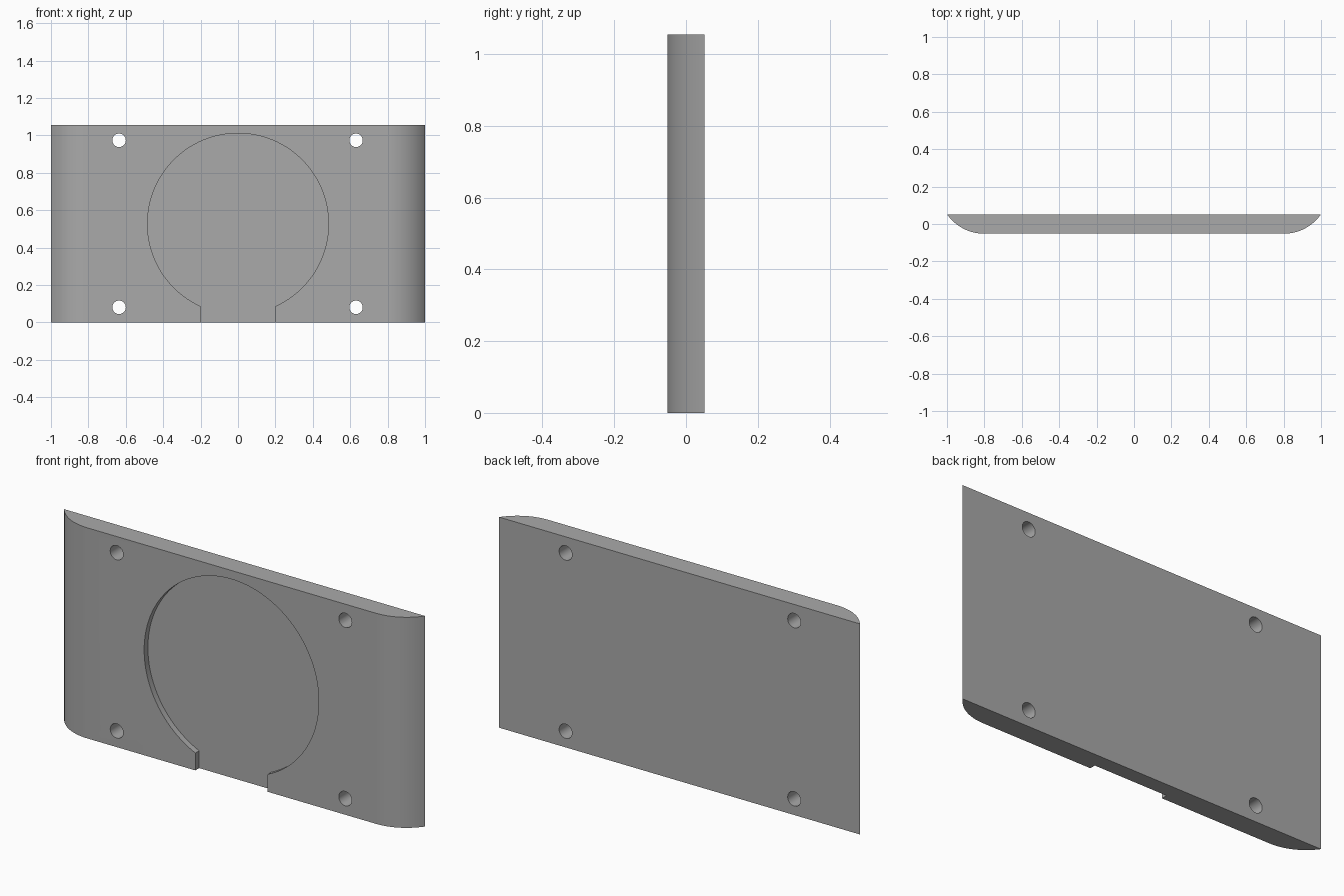
import bpy, bmesh
from math import sin, cos, asin, pi, radians
from mathutils import Vector

if "Cube" in bpy.data.objects:
    bpy.data.objects.remove(bpy.data.objects["Cube"], do_unlink=True)

HEIGHT, HALF_T = 1.055, 0.052
RECESS_DEPTH = 0.03

grey = bpy.data.materials.new("plain_grey")
grey.use_nodes = True
grey.diffuse_color = (0.4, 0.4, 0.4, 1)
grey.node_tree.nodes["Principled BSDF"].inputs["Base Color"].default_value = (0.4, 0.4, 0.4, 1)


def prism(name, outline, push):
    """Extrude a closed 3D outline along a vector into a solid."""
    bm = bmesh.new()
    face = bm.faces.new([bm.verts.new(p) for p in outline])
    out = bmesh.ops.extrude_face_region(bm, geom=[face])
    moved = [v for v in out["geom"] if isinstance(v, bmesh.types.BMVert)]
    bmesh.ops.translate(bm, verts=moved, vec=Vector(push))
    bmesh.ops.recalc_face_normals(bm, faces=bm.faces)
    mesh = bpy.data.meshes.new(name)
    bm.to_mesh(mesh)
    bm.free()
    mesh.materials.append(grey)
    obj = bpy.data.objects.new(name, mesh)
    bpy.context.collection.objects.link(obj)
    return obj


def arc(cx, cy, r, start, end, steps):
    angles = [start + (end - start) * i / steps for i in range(steps + 1)]
    return [(cx + r * cos(a), cy + r * sin(a)) for a in angles]


def cut(target, cutter):
    cutter.hide_render = True
    mod = target.modifiers.new("cut", 'BOOLEAN')
    mod.operation, mod.solver, mod.object = 'DIFFERENCE', 'EXACT', cutter
    bpy.context.view_layer.objects.active = target
    bpy.ops.object.modifier_apply(modifier=mod.name)
    bpy.data.objects.remove(cutter, do_unlink=True)


# Plate: flat back, front edges rounded off at both sides
side, flat = 1.0, 0.8
rise, run = 2 * HALF_T, side - flat
r = (run ** 2 + rise ** 2) / (2 * rise)
curve = arc(flat, r - HALF_T, r, -pi / 2, asin(run / r) - pi / 2, 16)
profile = curve + [(-x, y) for x, y in reversed(curve)]
plate = prism("mounting_plate", [(x, y, 0) for x, y in profile], (0, 0, HEIGHT))

# Round recess opening through the bottom edge
R, half_slot = 0.484, 0.2
a = asin(half_slot / R)
ring = arc(0, HEIGHT / 2, R, -pi / 2 + a, 3 * pi / 2 - a, 96)
ring += [(-half_slot, -0.1), (half_slot, -0.1)]
front = -HALF_T - 0.1
cut(plate, prism("recess_cutter", [(x, front, z) for x, z in ring], (0, 0.1 + RECESS_DEPTH, 0)))

# Four screw holes
for x in (-0.636, 0.631):
    for z in (0.081, 0.974):
        hole = arc(x, z, 0.036, 0, 2 * pi, 32)[:-1]
        cut(plate, prism("hole_cutter", [(u, front, v) for u, v in hole], (0, 0.4, 0)))

# Smooth shading with sharp edges kept
bpy.ops.object.select_all(action='DESELECT')
plate.select_set(True)
bpy.context.view_layer.objects.active = plate
bpy.ops.object.shade_smooth_by_angle(angle=radians(30))
